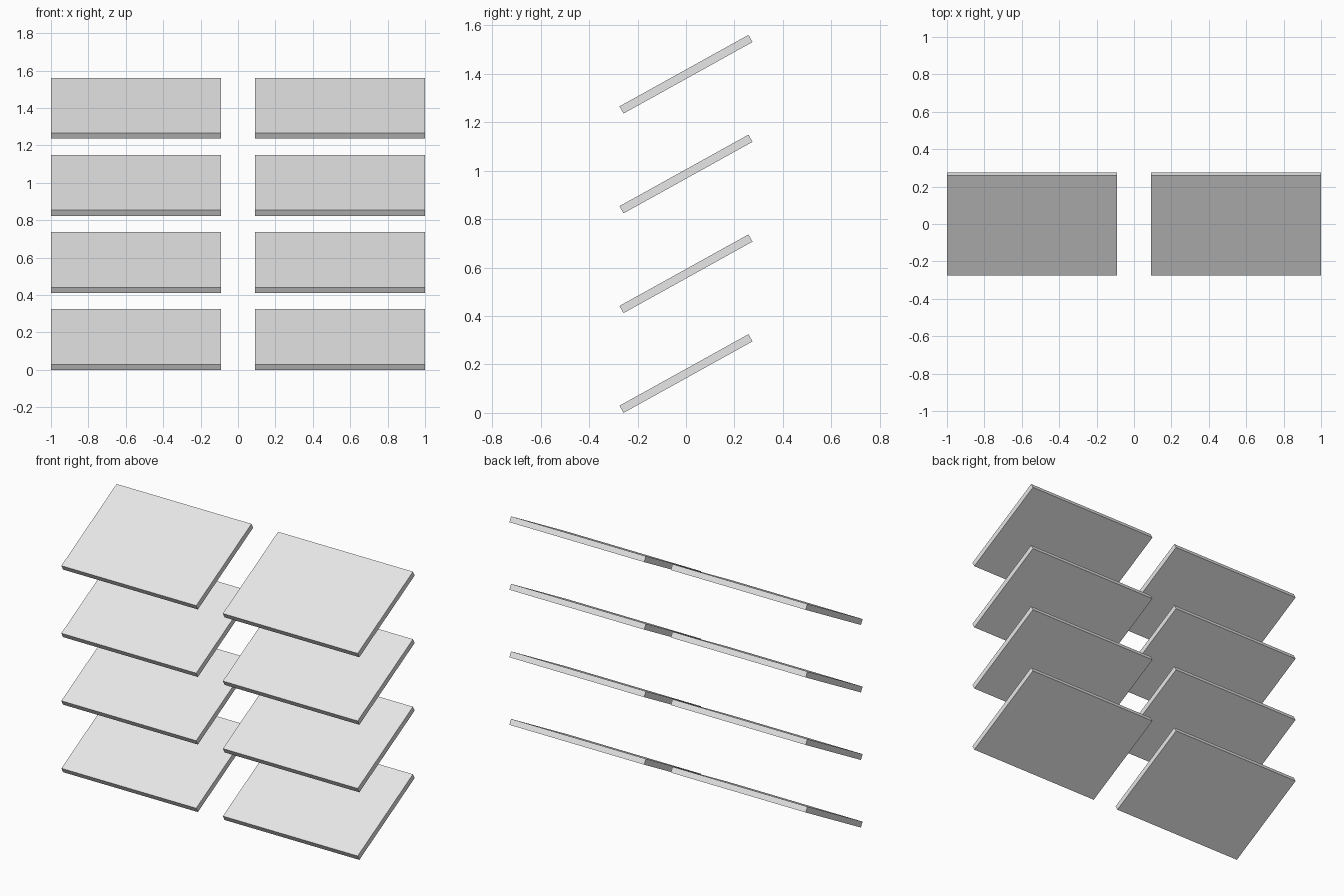
import bpy
import math

cube = bpy.data.objects.get("Cube")
if cube:
    bpy.data.objects.remove(cube, do_unlink=True)

# Light grey used for every slat
grey = bpy.data.materials.new("light_grey")
grey.use_nodes = True
color = (0.8, 0.8, 0.8, 1)
grey.diffuse_color = color
grey.node_tree.nodes["Principled BSDF"].inputs["Base Color"].default_value = color

WIDTH, DEPTH, THICK = 0.91, 0.609, 0.034
TILT = math.radians(29)
PITCH = 0.412
BASE = (DEPTH * math.sin(TILT) + THICK * math.cos(TILT)) / 2


def add_slat(name, x, z):
    """Flat slab leaning up towards the back."""
    bpy.ops.mesh.primitive_cube_add(size=1, location=(x, 0, z))
    slat = bpy.context.object
    slat.name = name
    slat.scale = (WIDTH, DEPTH, THICK)
    bpy.ops.object.transform_apply(location=False, rotation=False, scale=True)
    slat.rotation_euler.x = TILT
    slat.data.materials.append(grey)


# Two columns of four tilted slats
for side, sign in (("left", 1), ("right", -1)):
    for row in range(4):
        add_slat(f"{side}_slat_{row + 1}", sign * (1 - WIDTH / 2), BASE + row * PITCH)
